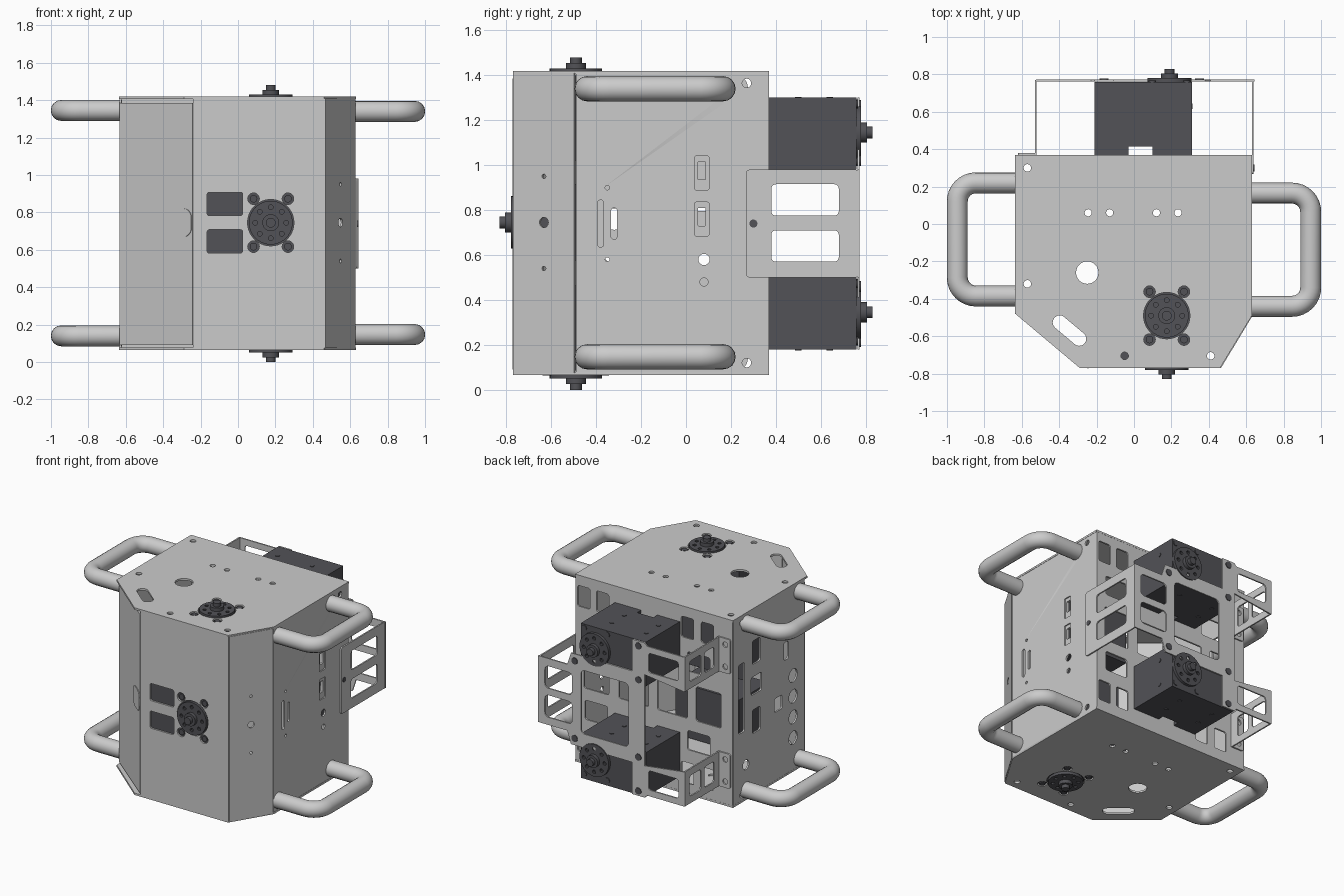
import bpy, bmesh, math
from mathutils import Vector, Matrix

if "Cube" in bpy.data.objects:
    bpy.data.objects.remove(bpy.data.objects["Cube"])

dark = bpy.data.materials.new("dark_grey")
dark.diffuse_color = (0.085, 0.085, 0.095, 1)
dark.use_nodes = True
dark.node_tree.nodes["Principled BSDF"].inputs["Base Color"].default_value = dark.diffuse_color
X, Y, Z = Vector((1, 0, 0)), Vector((0, 1, 0)), Vector((0, 0, 1))


def circ(cx, cy, r, n=24):
    return [(cx + r * math.cos(2 * math.pi * i / n), cy + r * math.sin(2 * math.pi * i / n)) for i in range(n)]


def rrect(cx, cy, w, h, r=0.015, ang=0):
    pts = []
    for k, (sx, sy) in enumerate([(1, 1), (-1, 1), (-1, -1), (1, -1)]):
        for i in range(6):
            a = math.radians(90 * k + 18 * i)
            x = sx * (w / 2 - r) + r * math.cos(a)
            y = sy * (h / 2 - r) + r * math.sin(a)
            pts.append((cx + x * math.cos(ang) - y * math.sin(ang), cy + x * math.sin(ang) + y * math.cos(ang)))
    return pts


def finish(name, cu, mat, matrix):
    ob = bpy.data.objects.new(name + "_curve", cu)
    bpy.context.collection.objects.link(ob)
    dg = bpy.context.evaluated_depsgraph_get()
    me = bpy.data.meshes.new_from_object(ob.evaluated_get(dg))
    bpy.data.objects.remove(ob)
    me.transform(matrix)
    bm = bmesh.new()
    bm.from_mesh(me)
    bmesh.ops.remove_doubles(bm, verts=bm.verts, dist=1e-5)
    bmesh.ops.recalc_face_normals(bm, faces=bm.faces)
    bm.to_mesh(me)
    bm.free()
    new = bpy.data.objects.new(name, me)
    bpy.context.collection.objects.link(new)
    me.materials.clear()
    if mat:
        me.materials.append(mat)
    return new


def plate(name, loops, t, o, u, v, mat=None):
    """Extruded sheet; loops[0] is the outline, the rest are cut-outs."""
    cu = bpy.data.curves.new(name, 'CURVE')
    cu.dimensions, cu.fill_mode, cu.extrude = '2D', 'BOTH', t / 2
    for pts in loops:
        s = cu.splines.new('POLY')
        s.points.add(len(pts) - 1)
        for p, q in zip(s.points, pts):
            p.co = (q[0], q[1], 0, 1)
        s.use_cyclic_u = True
    m = Matrix((u, v, u.cross(v))).transposed().to_4x4()
    return finish(name, cu, mat, Matrix.Translation(o) @ m)


def box(u0, u1, v0, v1):
    return [(u0, v0), (u1, v0), (u1, v1), (u0, v1)]


def disc(name, c, n, r, h, mat=dark):
    u = Vector((1, 0, 0)) if abs(n.x) < 0.5 else Y
    return plate(name, [circ(0, 0, r)], h, Vector(c) + n * h / 2, u, n.cross(u), mat)


# Screw positions around each output hub
corners = [(sx * 0.092, sy * 0.128) for sx in (-1, 1) for sy in (-1, 1)]


def hub(name, c, n):
    c = Vector(c)
    u = X
    v = n.cross(u)
    ring = [circ(0.083 * math.cos(k * math.pi / 4), 0.083 * math.sin(k * math.pi / 4), 0.013, 10) for k in range(8)]
    plate(name + "_flange", [circ(0, 0, 0.117, 40)] + ring, 0.02, c, u, v, dark)
    disc(name + "_collar", c, n, 0.045, 0.035)
    disc(name + "_shaft", c, n, 0.026, 0.06)
    for i, (a, b) in enumerate(corners):
        disc(f"{name}_screw_{i}", c + a * u + b * v - n * 0.03, n, 0.02, 0.026)


def hub_cuts(cx, cy):
    return [circ(cx, cy, 0.124, 40)] + [circ(cx + a, cy + b, 0.031) for a, b in corners]


# Top and bottom plates
outline = [(-0.635, 0.37), (-0.635, -0.48), (-0.29, -0.77), (0.46, -0.77), (0.63, -0.49), (0.63, 0.37)]
holes = [circ(-0.25, -0.26, 0.06), rrect(-0.345, -0.57, 0.21, 0.075, 0.036, math.radians(-40))]
holes += [circ(x, 0.06, 0.019) for x in (-0.245, -0.13, 0.12, 0.235)]
holes += [circ(-0.57, 0.3, 0.02), circ(-0.57, -0.32, 0.02), circ(-0.05, -0.705, 0.02), circ(0.41, -0.705, 0.02)]
holes += hub_cuts(0.175, -0.49)
for nm, z in (("top_plate", 1.413), ("bottom_plate", 0.072)):
    plate(nm, [outline] + holes, 0.014, Vector((0, 0, z)), X, Y)

Z0, Z1 = 0.075, 1.41
T = 0.012
# Front panel with two windows and a hub opening
plate("front_panel", [box(-0.24, 0.465, Z0, Z1), rrect(-0.07, 0.845, 0.19, 0.125, 0.012),
                      rrect(-0.07, 0.645, 0.19, 0.125, 0.012)] + hub_cuts(0.175, 0.745),
      T, Vector((0, -0.764, 0)), X, Z)
# Angled corner panels
a, b = Vector((0.462, -0.764, 0)), Vector((0.624, -0.495, 0))
L = (b - a).length
plate("right_corner_panel", [box(0, L, Z0, Z1), circ(L / 2, 0.745, 0.023), circ(L / 2, 0.95, 0.01), circ(L / 2, 0.54, 0.01)],
      T, a, (b - a).normalized(), Z)
a, b = Vector((-0.629, -0.45, 0)), Vector((-0.24, -0.768, 0))
L = (b - a).length
u = (b - a).normalized()
plate("left_corner_panel", [box(0, L, 0.09, 1.385)], T, a, u, Z)
n = u.cross(Z)
plate("latch_tab", [rrect(L - 0.08, 0.745, 0.15, 0.15, 0.05)], 0.006, a + n * 0.007, u, Z)
# Right side wall
cuts = [rrect(-0.38, 0.74, 0.027, 0.21, 0.013), rrect(-0.32, 0.74, 0.027, 0.14, 0.013),
        circ(-0.35, 0.9, 0.01), circ(-0.35, 0.58, 0.01), circ(0.08, 0.58, 0.025), circ(0.08, 0.48, 0.018),
        circ(0.27, 1.365, 0.02), circ(0.27, 0.12, 0.02)]
ports = [(0.07, 0.965), (0.07, 0.76)]
plate("right_wall", [box(-0.49, 0.365, Z0, Z1)] + cuts + [rrect(y, z, 0.065, 0.15, 0.008) for y, z in ports],
      T, Vector((0.622, 0, 0)), Y, Z)
for i, (y, z) in enumerate(ports):
    plate(f"port_insert_{i}", [box(y - 0.034, y + 0.034, z - 0.075, z + 0.075), rrect(y, z + 0.01, 0.035, 0.08, 0.005)],
          0.02, Vector((0.61, 0, 0)), Y, Z)
# Left side wall with service openings
cuts = [rrect(0.27, 0.82, 0.07, 0.5), rrect(0.1, 1.1, 0.09, 0.17), rrect(0.1, 0.86, 0.12, 0.13),
        rrect(0.1, 0.6, 0.09, 0.17), rrect(-0.15, 0.62, 0.09, 0.1), rrect(-0.24, 0.97, 0.05, 0.13),
        circ(0.22, 0.32, 0.035), circ(0.27, 1.365, 0.02), circ(0.27, 0.12, 0.02)]
cuts += [circ(-0.32, z, 0.048) for z in (0.76, 0.61, 0.46, 0.31)]
plate("left_wall", [box(-0.45, 0.365, Z0, Z1)] + cuts, T, Vector((-0.628, 0, 0)), Y, Z)
# Rear wall with a grid of windows
cuts = [rrect(x, z, 0.1, 0.15) for z in (0.22, 1.27) for x in (0.56, 0.41, -0.27, -0.43)]
cuts += [rrect(x, 0.74, w, 0.25) for x, w in ((-0.44, 0.2), (-0.15, 0.24), (0.16, 0.24), (0.46, 0.2))]
cuts += [rrect(x, z, 0.18, 0.14) for z in (0.46, 1.03) for x in (-0.36, 0.46)]
plate("rear_wall", [box(-0.63, 0.626, Z0, Z1)] + cuts, T, Vector((0, 0.363, 0)), X, Z)

# Motors: two behind, three inside the shell
for nm, z in (("lower", 0.34), ("upper", 1.14)):
    prof = [(-0.21, 0.37), (-0.03, 0.37), (-0.03, 0.415), (0.1, 0.415), (0.1, 0.37), (0.31, 0.37), (0.31, 0.76), (-0.21, 0.76)]
    plate(f"rear_motor_{nm}", [prof], 0.32, Vector((0, 0, z)), X, Y, dark)
    hub(f"rear_hub_{nm}", (0.19, 0.77, z + 0.005), Y)
    for s in (-1, 1):
        for x in (-0.13, 0.145):
            for y in (0.5, 0.64):
                disc(f"motor_screw_{nm}", (x, y, z + s * 0.16), Z * s, 0.015, 0.004)
        disc(f"motor_side_screw_{nm}", (0.31, 0.63, z + s * 0.09), X, 0.014, 0.004)
plate("front_motor", [box(-0.2, 0.31, 0.575, 0.915)], 0.36, Vector((0, -0.575, 0)), X, Z, dark)
for nm, z in (("top_motor", 1.21), ("bottom_motor", 0.275)):
    plate(nm, [box(-0.2, 0.31, -0.66, -0.32)], 0.38, Vector((0, 0, z)), X, Y, dark)
hub("front_hub", (0.175, -0.77, 0.745), -Y)
hub("top_hub", (0.175, -0.49, 1.42), Z)
hub("bottom_hub", (0.175, -0.49, 0.06), -Z)

# Rear bracket: back frame, side arms and flanges
half = [(-0.525, 1.03), (-0.525, 1.28), (-0.23, 1.28), (-0.21, 1.3), (-0.11, 1.3), (-0.11, 1.07),
        (0.38, 1.07), (0.41, 0.98), (0.643, 0.98)]
frame = half + [(x, 1.48 - z) for x, z in reversed(half)] + [(-0.525, 0.45), (-0.21, 0.41), (-0.21, 1.07)]
win = [rrect(0.11, 0.74, 0.38, 0.46, 0.03), rrect(0.48, 0.845, 0.22, 0.16, 0.03), rrect(0.48, 0.635, 0.22, 0.16, 0.03)]
win += [rrect(-0.36, z, 0.24, 0.14, 0.02) for z in (1.165, 0.315)]
plate("bracket_back", [frame] + win, 0.01, Vector((0, 0.768, 0)), X, Z)
plate("bracket_right_arm", [rrect(0.518, 0.74, 0.5, 0.48, 0.015), rrect(0.53, 0.845, 0.3, 0.14, 0.02),
                            rrect(0.53, 0.64, 0.3, 0.14, 0.02)], 0.01, Vector((0.635, 0, 0)), Y, Z)
disc("bracket_arm_screw", (0.64, 0.3, 0.74), X, 0.018, 0.004)
for nm, z in (("upper", 1.155), ("lower", 0.325)):
    plate(f"bracket_left_arm_{nm}", [box(0.37, 0.77, z - 0.125, z + 0.125), rrect(0.49, z, 0.11, 0.15, 0.02),
                                     rrect(0.65, z, 0.13, 0.15, 0.02)], 0.01, Vector((-0.525, 0, 0)), Y, Z)
    plate(f"bracket_flange_{nm}", [rrect(-0.57, z, 0.1, 0.25, 0.015), circ(-0.58, z + 0.08, 0.02), circ(-0.58, z - 0.08, 0.02)],
          0.01, Vector((0, 0.375, 0)), X, Z)
for x, zs in ((-0.16, (1.265, 1.02, 0.46, 0.215)), (0.35, (1.02, 0.46))):
    for z in zs:
        disc("bracket_screw", (x, 0.772, z), Y, 0.024, 0.006)


# Carry handles: swept round tube with rounded corners
def handle(name, side, y0, y1, z):
    r, xo = 0.1, 0.945
    pts = [(0.62, y0)]
    pts += [(xo - r + r * math.sin(t), y0 + r - r * math.cos(t)) for t in [i * math.pi / 16 for i in range(9)]]
    pts += [(xo - r + r * math.cos(t), y1 - r + r * math.sin(t)) for t in [i * math.pi / 16 for i in range(9)]]
    pts += [(0.62, y1)]
    cu = bpy.data.curves.new(name, 'CURVE')
    cu.dimensions, cu.bevel_depth, cu.bevel_resolution, cu.use_fill_caps = '3D', 0.056, 6, True
    s = cu.splines.new('POLY')
    s.points.add(len(pts) - 1)
    for p, q in zip(s.points, pts):
        p.co = (side * q[0], q[1], z, 1)
    finish(name, cu, None, Matrix.Identity(4))


handle("left_handle_upper", -1, -0.385, 0.22, 1.345)
handle("left_handle_lower", -1, -0.385, 0.22, 0.14)
handle("right_handle_upper", 1, -0.44, 0.165, 1.34)
handle("right_handle_lower", 1, -0.44, 0.165, 0.147)

for ob in bpy.data.objects:
    ob.select_set(True)
    bpy.context.view_layer.objects.active = ob
bpy.ops.object.shade_smooth_by_angle(angle=math.radians(35))
